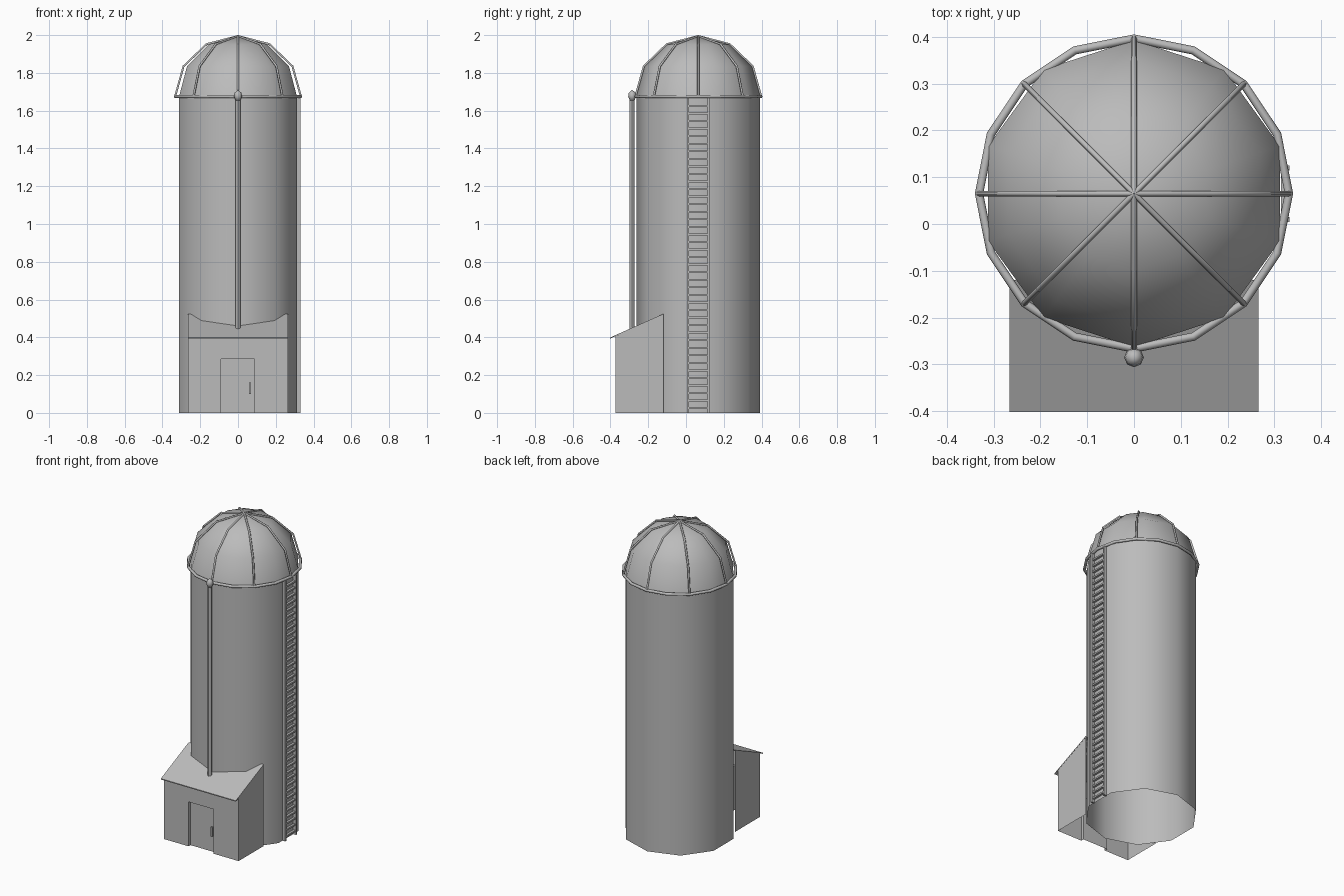
import bpy
import bmesh
from math import sin, cos, pi, radians
from mathutils import Vector

if "Cube" in bpy.data.objects:
    bpy.data.objects.remove(bpy.data.objects["Cube"])

grey = bpy.data.materials.new("plain grey")
grey.use_nodes = True
colour = (0.5, 0.5, 0.5, 1)
grey.diffuse_color = colour
grey.node_tree.nodes["Principled BSDF"].inputs["Base Color"].default_value = colour

CY = 0.065      # silo axis
RADIUS = 0.328
EAVE = 1.675


def add_mesh(name, verts, faces, smooth=0):
    mesh = bpy.data.meshes.new(name)
    mesh.from_pydata(verts, [], faces)
    obj = bpy.data.objects.new(name, mesh)
    bpy.context.collection.objects.link(obj)
    bm = bmesh.new()
    bm.from_mesh(mesh)
    bmesh.ops.remove_doubles(bm, verts=bm.verts, dist=1e-5)
    bmesh.ops.recalc_face_normals(bm, faces=bm.faces)
    bm.to_mesh(mesh)
    bm.free()
    mesh.materials.append(grey)
    if smooth:
        bpy.ops.object.select_all(action="DESELECT")
        obj.select_set(True)
        bpy.context.view_layer.objects.active = obj
        bpy.ops.object.shade_smooth_by_angle(angle=radians(smooth))
    return obj


def lathe(name, profile, sides, centre, start=pi / 2, smooth=45):
    """Spin (radius, height) points about a vertical axis."""
    verts = [(centre[0] + r * cos(start + 2 * pi * i / sides),
              centre[1] + r * sin(start + 2 * pi * i / sides), z)
             for r, z in profile for i in range(sides)]
    faces = [(j * sides + i, j * sides + (i + 1) % sides,
              (j + 1) * sides + (i + 1) % sides, (j + 1) * sides + i)
             for j in range(len(profile) - 1) for i in range(sides)]
    return add_mesh(name, verts, faces, smooth)


def box(name, lo, hi):
    verts = [(x, y, z) for x in (lo[0], hi[0]) for y in (lo[1], hi[1]) for z in (lo[2], hi[2])]
    faces = [(0, 1, 3, 2), (4, 6, 7, 5), (0, 4, 5, 1), (2, 3, 7, 6), (0, 2, 6, 4), (1, 5, 7, 3)]
    return add_mesh(name, verts, faces)


def tube(name, points, radius):
    curve = bpy.data.curves.new(name, "CURVE")
    curve.dimensions = "3D"
    curve.bevel_depth = radius
    curve.bevel_resolution = 1
    curve.use_fill_caps = True
    spline = curve.splines.new("POLY")
    spline.points.add(len(points) - 1)
    for p, co in zip(spline.points, points):
        p.co = (*co, 1)
    obj = bpy.data.objects.new(name, curve)
    bpy.context.collection.objects.link(obj)
    curve.materials.append(grey)
    return obj


# Silo body, open underneath, and domed roof
lathe("silo_body", [(RADIUS, 0), (RADIUS, EAVE)], 10, (0, CY))
arc = [k * pi / 6 for k in range(4)]
lathe("dome", [(RADIUS * cos(a), EAVE + 0.318 * sin(a)) for a in arc], 10, (0, CY), smooth=60)

# Gutter ring round the eave
ring = [(0.331 + 0.009 * cos(k * pi / 4), EAVE + 0.009 * sin(k * pi / 4)) for k in range(9)]
lathe("gutter", ring, 16, (0, CY), smooth=50)

# Ribs over the dome
for i in range(8):
    a = i * pi / 4
    path = [(0.333 * cos(t) * cos(a), CY + 0.333 * cos(t) * sin(a), EAVE + 0.32 * sin(t))
            for t in arc]
    tube("dome_rib_%d" % (i + 1), path, 0.006)

# Downpipe with a rounded head
PIPE_Y = -0.285
lathe("downpipe", [(0, 0.44), (0.013, 0.44), (0.013, 1.67), (0, 1.67)], 8, (0, PIPE_Y))
lathe("pipe_head", [(0, 1.652), (0.013, 1.655), (0.021, 1.675), (0.018, 1.695), (0, 1.71)],
      8, (0, PIPE_Y), smooth=60)

# Ladder on the left side
for name, y in (("front", 0.004), ("back", 0.114)):
    box("ladder_rail_" + name, (0.308, y, 0), (0.332, y + 0.011, 1.668))
for i in range(41):
    z = 0.02 + i * 0.04
    box("ladder_rung_%02d" % (i + 1), (0.314, 0.01, z), (0.328, 0.12, z + 0.01))

# Lean-to shed: side walls, front wall with doorway, recessed door
W, FRONT, BACK = 0.265, -0.372, -0.12
LOW, HIGH = 0.406, 0.518
DOOR_L, DOOR_R, DOOR_H, DEEP = -0.09, 0.087, 0.285, FRONT + 0.02
for name, x in (("left", W), ("right", -W)):
    add_mesh("shed_wall_" + name,
             [(x, FRONT, 0), (x, BACK, 0), (x, BACK, HIGH), (x, FRONT, LOW)], [(0, 1, 2, 3)])
outline = [(-W, 0), (DOOR_L, 0), (DOOR_L, DOOR_H), (DOOR_R, DOOR_H), (DOOR_R, 0),
           (W, 0), (W, LOW), (-W, LOW)]
doorway = outline[1:5]
verts = [(x, FRONT, z) for x, z in outline] + [(x, DEEP, z) for x, z in doorway]
add_mesh("shed_front_wall", verts,
         [(0, 1, 2, 7), (2, 3, 6, 7), (3, 4, 5, 6),
          (1, 8, 9, 2), (2, 9, 10, 3), (3, 10, 11, 4)])
add_mesh("shed_door", [(x, DEEP, z) for x, z in doorway], [(0, 1, 2, 3)])
box("door_handle", (0.058, DEEP - 0.012, 0.1), (0.07, DEEP, 0.16))

# Sloping shed roof
T = 0.006
slope = [(-0.402, 0.393), (BACK, HIGH)]
section = [Vector((y, z)) for y, z in slope] + [Vector((y, z + T)) for y, z in reversed(slope)]
verts = [(x, p.x, p.y) for x in (-W - 0.001, W + 0.001) for p in section]
add_mesh("shed_roof", verts,
         [(0, 1, 2, 3), (4, 7, 6, 5)] + [(i, (i + 1) % 4, 4 + (i + 1) % 4, 4 + i) for i in range(4)])
